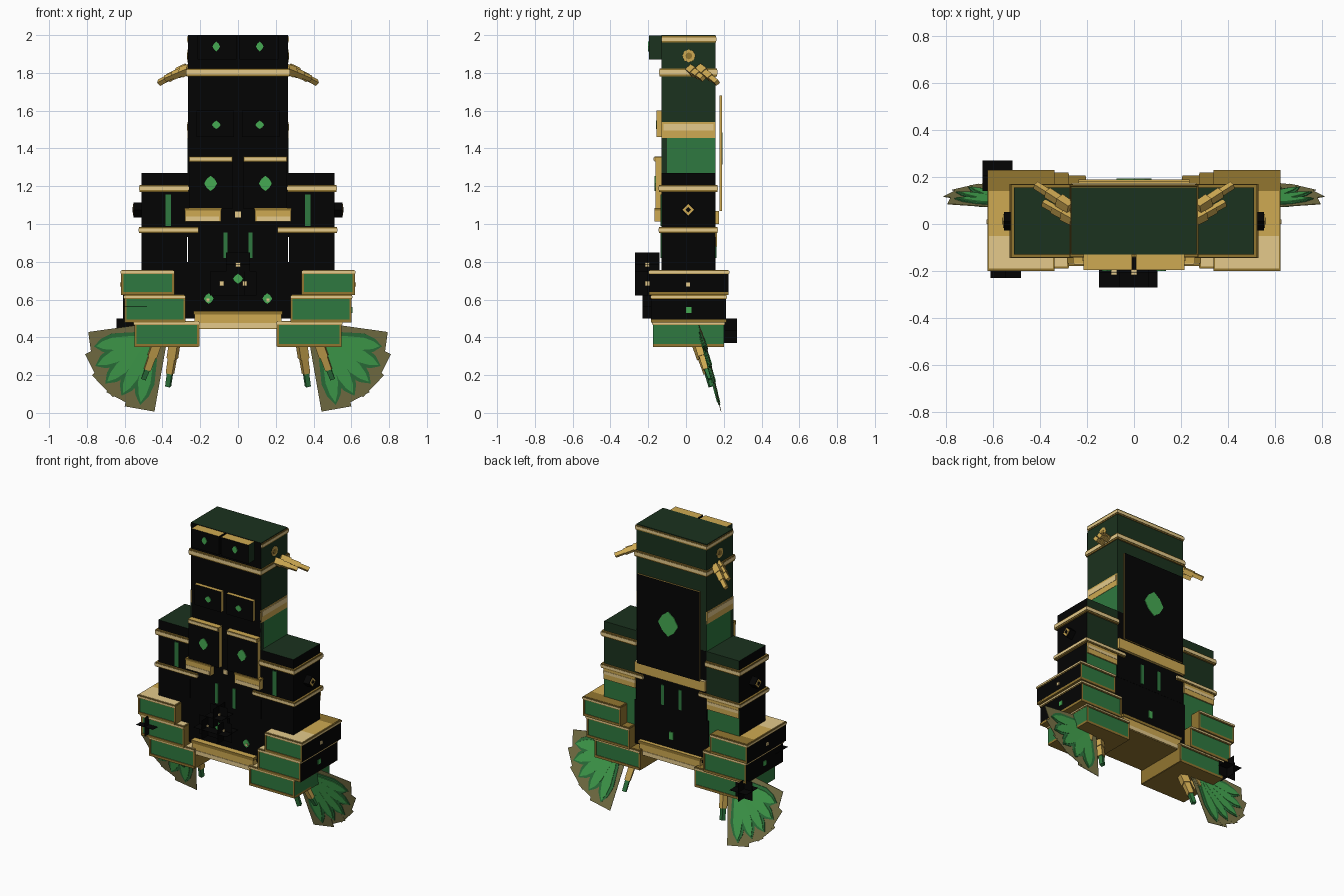
import bpy, bmesh, math
from mathutils import Vector

if "Cube" in bpy.data.objects:
    bpy.data.objects.remove(bpy.data.objects["Cube"])

COLOURS = {
    "black": (0.0012, 0.0012, 0.0012), "dark_green": (0.011, 0.032, 0.013),
    "green": (0.028, 0.19, 0.05), "bright_green": (0.06, 0.40, 0.085),
    "gold": (0.62, 0.40, 0.085), "pale_gold": (0.78, 0.59, 0.26),
    "dark_gold": (0.29, 0.18, 0.03), "olive": (0.21, 0.19, 0.07),
}
MATS = {}
for n, c in COLOURS.items():
    MATS[n] = bpy.data.materials.new(n)
    MATS[n].diffuse_color = (*c, 1)
NAMES = list(COLOURS)


def finish(name, bm):
    bmesh.ops.recalc_face_normals(bm, faces=bm.faces[:])
    me = bpy.data.meshes.new(name)
    bm.to_mesh(me)
    bm.free()
    for n in NAMES:
        me.materials.append(MATS[n])
    ob = bpy.data.objects.new(name, me)
    bpy.context.collection.objects.link(ob)
    return ob


def box(name, x, y, z, col, **sides):
    """Box from ranges; sides may recolour front, back, side, inner, top, bottom."""
    bm = bmesh.new()
    bmesh.ops.create_cube(bm, size=1)
    for v in bm.verts:
        v.co = [r[0] + (c + 0.5) * (r[1] - r[0]) for r, c in zip((x, y, z), v.co)]
    bm.normal_update()
    mid = (x[0] + x[1]) / 2
    for f in bm.faces:
        n = f.normal
        if abs(n.y) > 0.5:
            key = "front" if n.y < 0 else "back"
        elif abs(n.z) > 0.5:
            key = "top" if n.z > 0 else "bottom"
        else:
            key = "inner" if n.x * mid < -1e-6 else "side"
        f.material_index = NAMES.index(sides.get(key, col))
    return finish(name, bm)


def pair(name, x, y, z, col, **sides):
    box("right_" + name, x, y, z, col, **sides)
    box("left_" + name, (-x[1], -x[0]), y, z, col, **sides)


def band(maker, name, x, y, z):
    """Dark gold band with a pale raised strip."""
    h = z[1] - z[0]
    maker(name, x, y, z, "dark_gold")
    maker(name + "_strip", (x[0] - .002, x[1] + .003), (y[0] - .003, y[1] + .003),
          (z[0] + h * .25, z[1] - h * .2), "pale_gold", top="dark_gold", bottom="dark_gold")


def prism(name, pts, y, t, col):
    """Flat plate from an x,z outline, thickness t centred on y."""
    bm = bmesh.new()
    f = bm.faces.new([bm.verts.new((a, y - t / 2, b)) for a, b in pts])
    r = bmesh.ops.extrude_face_region(bm, geom=[f])
    for v in r["geom"]:
        if isinstance(v, bmesh.types.BMVert):
            v.co.y += t
    for f in bm.faces:
        f.material_index = NAMES.index(col)
    return finish(name, bm)


def gem(name, x, z, w, h, y):
    prism(name, [(x - w, z), (x - w * .6, z + h * .6), (x, z + h), (x + w * .6, z + h * .6),
                 (x + w, z), (x + w * .6, z - h * .6), (x, z - h), (x - w * .6, z - h * .6)],
          y, .008, "bright_green")


def rod(name, a, b, r1, r2, col, segs=4):
    a, b = Vector(a), Vector(b)
    bm = bmesh.new()
    bmesh.ops.create_cone(bm, cap_ends=True, segments=segs, radius1=r1, radius2=r2,
                          depth=(b - a).length)
    q = (b - a).to_track_quat('Z', 'Y')
    for v in bm.verts:
        v.co = q @ v.co + (a + b) / 2
    for f in bm.faces:
        f.material_index = NAMES.index(col)
    return finish(name, bm)


F, B = -.13, .155          # front and back of the trunk

# Trunk and head
box("lower_trunk", (-.28, .28), (F, B), (.5, .8), "black", bottom="dark_gold")
box("middle_trunk", (-.265, .265), (F - .001, B + .001), (.8, 1.27), "black")
box("upper_trunk", (-.265, .265), (F, B), (1.27, 1.46), "dark_green", front="black", side="green", inner="green")
box("head", (-.265, .265), (F, B), (1.46, 2.0), "dark_green", front="black")
band(box, "head_band", (-.272, .272), (F - .01, B + .01), (1.782, 1.822))
band(box, "crown_band", (-.268, .268), (F + .004, B + .004), (1.962, 1.994))
pair("neck_band", (.26, .267), (F, B), (1.455, 1.54), "gold")
pair("neck_band_strip", (.26, .269), (F + .01, B - .01), (1.495, 1.53), "pale_gold")
pair("neck_panel_edge", (.26, .267), (F, F + .03), (1.27, 1.455), "dark_green")

# Shoulders
pair("shoulder", (.2, .51), (F, B), (.93, 1.27), "black", top="dark_green", back="dark_green")
pair("shoulder_base", (.27, .51), (F, B - .002), (.5, .93), "black", back="green")
band(pair, "shoulder_band", (.262, .522), (F - .012, B + .012), (1.17, 1.207))
band(pair, "elbow_band", (.21, .525), (F - .012, B + .012), (.953, .983))
pair("back_elbow_plate", (.27, .51), (B, B + .008), (.88, .953), "gold")
pair("back_elbow_strip", (.27, .51), (B, B + .01), (.915, .935), "pale_gold")

# Eye plates, chest plates and belly plates
pair("eye_plate", (.008, .215), (-.195, F), (1.87, 1.997), "black", top="gold", side="dark_green")
pair("chest_plate", (.02, .22), (-.155, F), (1.46, 1.6), "gold", front="black")
pair("rib_plate", (.03, .26), (-.162, F), (1.08, 1.35), "gold", front="black")
pair("rib_plate_rim", (.03, .26), (-.168, F), (1.33, 1.357), "dark_gold", top="gold")
pair("rib_plate_rim_strip", (.035, .255), (-.171, F), (1.336, 1.352), "pale_gold")
pair("rib_plate_base", (.09, .28), (-.166, F), (1.012, 1.082), "gold", top="pale_gold")
pair("rib_plate_base_edge", (.088, .282), (-.168, F), (1.072, 1.085), "dark_gold")
pair("rib_plate_base_strip", (.1, .275), (-.168, F), (1.016, 1.04), "pale_gold")

# Back plate and the strip under it
box("back_plate", (-.235, .235), (.178, .19), (1.07, 1.68), "gold", back="black", front="black")
box("back_strip", (-.265, .265), (B, .175), (1.0, 1.07), "gold", top="pale_gold")

# Belt
box("belt", (-.23, .23), (-.165, .175), (.445, .525), "gold", bottom="dark_gold")
box("belt_strip", (-.22, .22), (-.168, .178), (.45, .475), "pale_gold", bottom="dark_gold")
box("belt_rim", (-.235, .235), (-.17, .18), (.52, .54), "dark_gold", top="gold")

# Stepped hip armour: x inner, x outer, y front, y back, z low, z high, outside colour
TIERS = [(.345, .615, -.19, .222, .625, .75, "black"),
         (.285, .598, -.18, .21, .48, .62, "black"),
         (.212, .545, -.17, .198, .352, .48, "green")]
for i, (x0, x1, y0, y1, z0, z1, c) in enumerate(TIERS):
    n = "hip_tier_%d" % (i + 1)
    pair(n, (x0, x1), (y0, y1), (z0, z1), "green", side=c, top="gold", bottom="dark_gold")
    band(pair, n + "_top_trim", (x0 - .005, x1 + .005), (y0 - .006, y1 + .005), (z1 - .016, z1 + .004))
    pair(n + "_bottom_trim", (x0 - .004, x1 + .004), (y0 - .005, y1 + .004), (z0 - .002, z0 + .014), "dark_gold")
    for k, xe in (("inner", x0), ("outer", x1)):
        pair(n + "_" + k + "_post", (xe - .008, xe + .004), (y0 - .004, y1 + .003), (z0, z1),
             "dark_gold", **({"side": c} if k == "outer" else {}))
    # Top plates run from pale at the front to dark at the back
    for k, ya, yb, tc in (("front", y0, -.05, "pale_gold"), ("mid", -.05, .14, "gold"),
                          ("back", .14, y1, "dark_gold")):
        pair(n + "_" + k + "_shelf", (x0, x1), (ya, yb), (z1 - .002, z1 + .006), tc)
pair("hip_stud", (.61, .626), (0, .02), (.67, .69), "pale_gold")
pair("hip_gem", (.6, .606), (0, .03), (.53, .56), "bright_green")

# Green gems and slits on front and back
for s, side in ((1, "right"), (-1, "left")):
    gem(side + "_eye", s * .115, 1.94, .02, .026, -.196)
    gem(side + "_chest_gem", s * .115, 1.525, .023, .022, -.156)
    gem(side + "_rib_gem", s * .145, 1.215, .034, .04, -.163)
    gem(side + "_belly_gem", s * .155, .605, .026, .028, F)
    box(side + "_belly_glint", (s * .16 - .008, s * .16 + .008), (F - .008, F), (.59, .605), "pale_gold")
pair("shoulder_slit", (.355, .385), (F - .005, F), (.99, 1.155), "green")
for nm, y in (("front", (F - .006, F)), ("back", (B, B + .006))):
    pair(nm + "_belly_slit", (.055, .077), y, (.82, .955), "green")
gem("belly_gem", 0, .71, .028, .028, -.214)
gem("back_gem", 0, 1.4, .075, .085, .19)
box("back_lower_gem", (-.015, .015), (B, B + .006), (.6, .65), "bright_green")
box("breast_stud", (-.015, .015), (F - .008, F), (1.035, 1.065), "pale_gold")

# Side knobs on head and shoulders
for s, side in ((1, "right"), (-1, "left")):
    rod(side + "_head_knob", (s * .25, .015, 1.89), (s * .268, .015, 1.89), .036, .034, "gold", 8)
    rod(side + "_head_knob_core", (s * .25, .015, 1.89), (s * .27, .015, 1.89), .018, .018, "dark_gold", 8)
    rod(side + "_shoulder_knob", (s * .5, .012, 1.075), (s * .553, .012, 1.075), .04, .04, "black")
    rod(side + "_shoulder_knob_cap", (s * .52, .012, 1.075), (s * .557, .012, 1.075), .03, .03, "gold")
    rod(side + "_shoulder_knob_core", (s * .52, .012, 1.075), (s * .559, .012, 1.075), .015, .015, "black")

    # Segmented horns sweeping outward and back
    for j, (a, b) in enumerate((((.26, .02, 1.82), (.385, .09, 1.77)),
                                ((.27, .07, 1.825), (.418, .165, 1.748)))):
        a, b = Vector((s * a[0], *a[1:])), Vector((s * b[0], *b[1:]))
        for k in range(3):
            rod("%s_horn_%d_%d" % (side, j, k), a.lerp(b, k / 3), a.lerp(b, (k + 1) / 3),
                .028 - .005 * k, .03 - .006 * k, "gold")

    # Hanging tassels under the hips
    for j, (a, m, b) in enumerate((((.335, .06, .37), (.36, .115, .21), (.37, .135, .14)),
                                   ((.43, .07, .37), (.48, .11, .23), (.5, .13, .18)))):
        a, m, b = (Vector((s * p[0], *p[1:])) for p in (a, m, b))
        h = a.lerp(m, .5)
        rod("%s_tassel_top_%d" % (side, j), a, h, .034, .034, "gold")
        rod("%s_tassel_mid_%d" % (side, j), h, m, .027, .025, "gold")
        rod("%s_tassel_tip_%d" % (side, j), m, b, .019, .018, "green")

    # Feather fan: olive cards with a two-tone leaf on each, hanging in a sloped plane
    leaf = [(.02, -.02), (.1, -.045), (.24, -.055), (.31, -.035), (.95, 0),
            (.31, .035), (.24, .055), (.1, .045), (.02, .02)]
    for k, ln in enumerate((.38, .365, .365, .355, .33)):
        ang = math.radians(-80 + 18 * k)
        d, w = (math.cos(ang), math.sin(ang)), (-math.sin(ang), math.cos(ang))
        card = [(0, -.08), (ln, -.08), (ln, .08), (0, .08)]
        big = [(min(u, .9) * ln / .38 if u < .9 else ln - .02, v) for u, v in leaf]
        small = [(u * .9 + .02, v * .6) for u, v in big]
        for nm, shape, t, c in (("card", card, .003, "olive"), ("leaf", big, .010 + .001 * k, "green"),
                                ("vein", small, .018 + .001 * k, "bright_green")):
            pts = [(s * (.455 + d[0] * u + w[0] * v), .395 + d[1] * u + w[1] * v) for u, v in shape]
            ob = prism("%s_feather_%s_%d" % (side, nm, k), pts, 0, t, c)
            for v in ob.data.vertices:
                v.co.y += .188 - .27 * v.co.z + .0007 * k + .05 * max(0, abs(v.co.x) - .6)

# Dark sparks made of three crossed square plates
for i, c in enumerate(((-.58, .205, .435), (-.545, -.165, .565), (-.085, -.205, .685),
                       (.035, -.205, .685), (0, -.205, .785))):
    for ax in range(3):
        h = [.0008 if k == ax else .064 for k in range(3)]
        box("spark_%d_plate_%d" % (i, ax), *[(c[k] - h[k], c[k] + h[k]) for k in range(3)], "black")
    if i > 1:
        box("spark_%d_glint" % i, *[(c[k] - .012, c[k] + .012) for k in range(3)], "pale_gold")

for m in bpy.data.materials:
    if m.users and not m.is_grease_pencil:
        m.use_nodes = True
        m.node_tree.nodes["Principled BSDF"].inputs["Base Color"].default_value = m.diffuse_color
